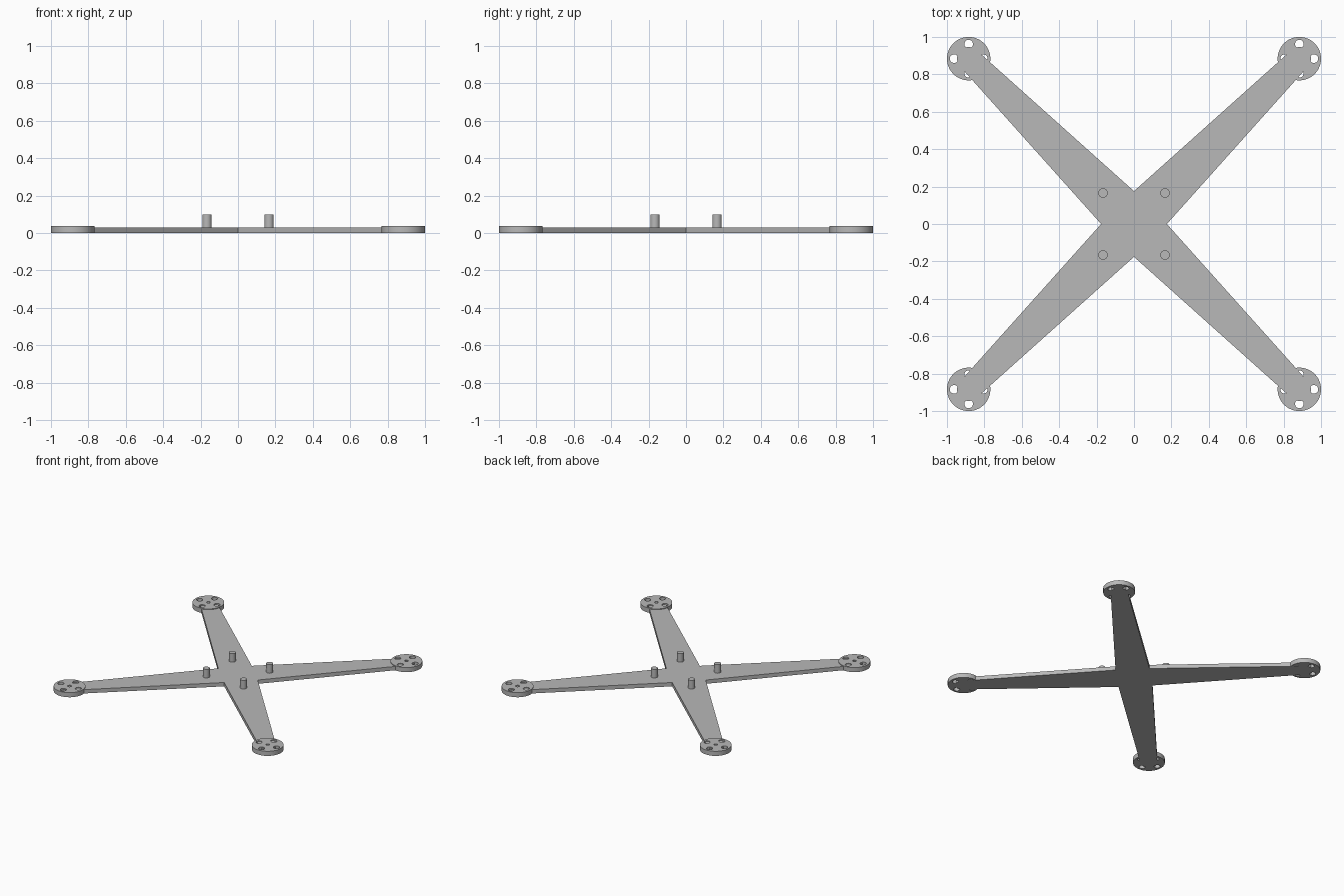
import bpy, bmesh, math
from mathutils import Matrix, Vector

cube = bpy.data.objects.get("Cube")
if cube:
    bpy.data.objects.remove(cube)

PAD, PAD_R, PAD_H = 0.884, 0.116, 0.037    # motor pad offset, radius, height
ARM_H, HUB_R, TIP_R = 0.031, 0.131, 0.062  # arm height, end radii
PEG, PEG_R, PEG_TOP = 0.166, 0.025, 0.1
CORNERS = [(sx, sy) for sx in (1, -1) for sy in (1, -1)]

grey = bpy.data.materials.new("plain grey")
grey.use_nodes = True
colour = (0.48, 0.48, 0.48, 1)
grey.diffuse_color = colour
grey.node_tree.nodes["Principled BSDF"].inputs["Base Color"].default_value = colour


def finish(name, bm):
    bmesh.ops.recalc_face_normals(bm, faces=bm.faces)
    mesh = bpy.data.meshes.new(name)
    bm.to_mesh(mesh)
    bm.free()
    mesh.materials.append(grey)
    ob = bpy.data.objects.new(name, mesh)
    bpy.context.collection.objects.link(ob)
    return ob


def add_cylinder(bm, x, y, r, z0, z1, sides):
    bmesh.ops.create_cone(bm, cap_ends=True, segments=sides, radius1=r, radius2=r,
                          depth=z1 - z0, matrix=Matrix.Translation((x, y, (z0 + z1) / 2)))


def boolean(ob, other, operation):
    mod = ob.modifiers.new(operation.lower(), 'BOOLEAN')
    mod.operation, mod.object, mod.solver = operation, other, 'EXACT'
    bpy.context.view_layer.objects.active = ob
    bpy.ops.object.modifier_apply(modifier=mod.name)
    bpy.data.objects.remove(other)


def make_arm(angle):
    """Tapered arm: tangent lines joining a hub circle to a small tip circle."""
    length = PAD * math.sqrt(2)
    lean = math.acos((HUB_R - TIP_R) / length)
    steps = 24
    outline = []
    for centre, r, start, sweep in ((length, TIP_R, -lean, 2 * lean),
                                    (0, HUB_R, lean, 2 * (math.pi - lean))):
        for i in range(steps + 1):
            a = start + sweep * i / steps
            outline.append(Vector((centre + r * math.cos(a), r * math.sin(a), 0)))
    bm = bmesh.new()
    face = bm.faces.new([bm.verts.new(p) for p in outline])
    top = bmesh.ops.extrude_face_region(bm, geom=[face])
    bmesh.ops.translate(bm, vec=(0, 0, ARM_H),
                        verts=[v for v in top["geom"] if isinstance(v, bmesh.types.BMVert)])
    bmesh.ops.rotate(bm, verts=bm.verts, matrix=Matrix.Rotation(angle, 3, 'Z'))
    return finish("arm", bm)


# Four tapered arms merged into a cross
frame = make_arm(math.pi / 4)
frame.name = "cross_frame"
for k in range(1, 4):
    boolean(frame, make_arm(math.pi / 4 + k * math.pi / 2), 'UNION')

# Round pads, pierced by four screw holes and a shaft hole, joined to the arms
pads, holes = bmesh.new(), bmesh.new()
for sx, sy in CORNERS:
    x, y = sx * PAD, sy * PAD
    add_cylinder(pads, x, y, PAD_R, 0, PAD_H, 64)
    add_cylinder(holes, x, y, 0.014, -0.1, 0.1, 20)
    for dx, dy in ((1, 0), (-1, 0), (0, 1), (0, -1)):
        add_cylinder(holes, x + dx * 0.078, y + dy * 0.078, 0.023, -0.1, 0.1, 24)
motor_pads = finish("motor_pads", pads)
boolean(motor_pads, finish("hole_cutter", holes), 'DIFFERENCE')
boolean(frame, motor_pads, 'UNION')

# Standing pegs around the hub
pegs = bmesh.new()
for sx, sy in CORNERS:
    add_cylinder(pegs, sx * PEG, sy * PEG, PEG_R, ARM_H / 2, PEG_TOP, 32)
mounting_pegs = finish("mounting_pegs", pegs)

# Smooth round walls, sharp rims
for ob in (frame, mounting_pegs):
    bpy.ops.object.select_all(action='DESELECT')
    ob.select_set(True)
    bpy.context.view_layer.objects.active = ob
    bpy.ops.object.shade_smooth_by_angle(angle=math.radians(30))
